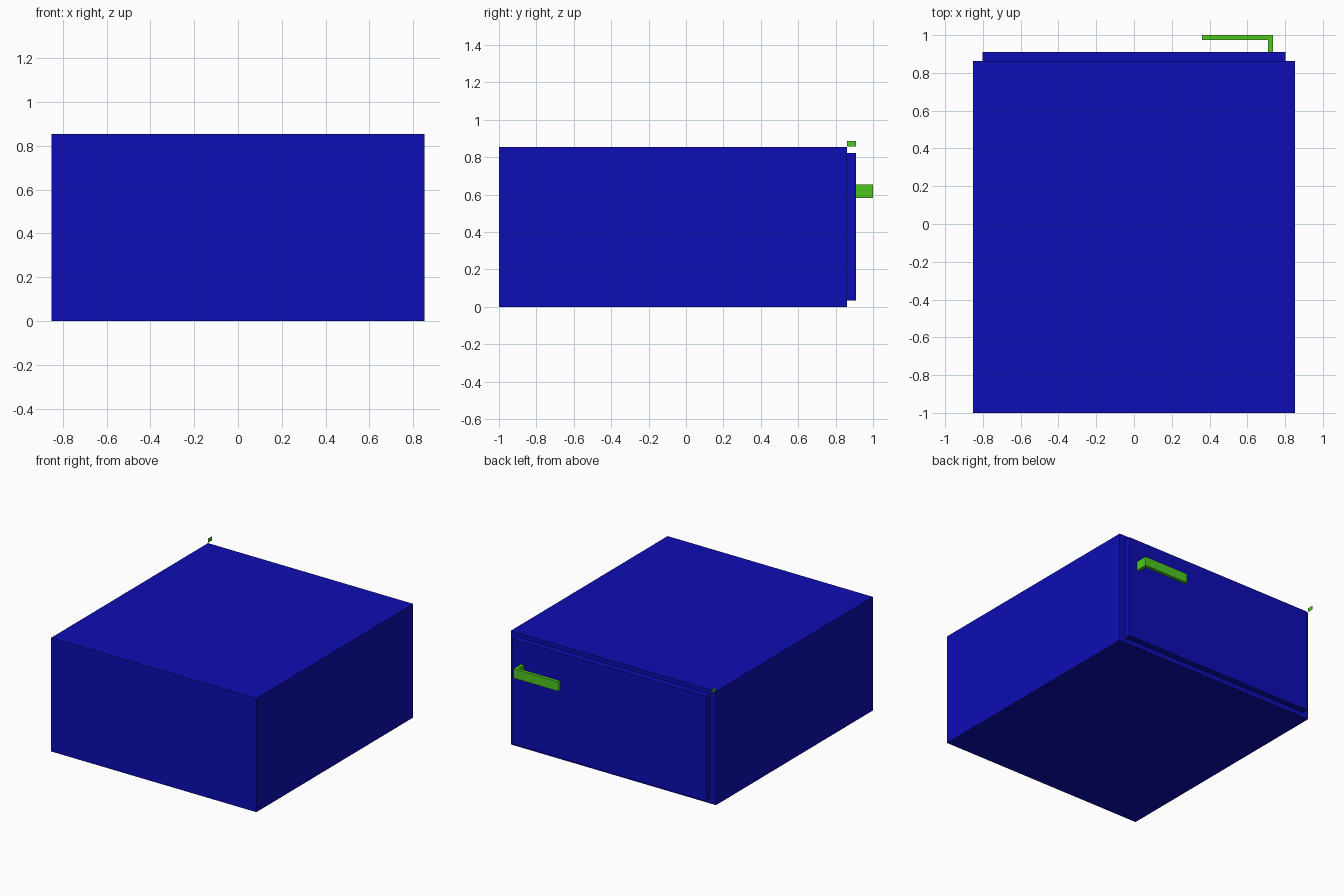
import bpy
import bmesh

if "Cube" in bpy.data.objects:
    bpy.data.objects.remove(bpy.data.objects["Cube"], do_unlink=True)


def make_material(name, colour):
    mat = bpy.data.materials.new(name)
    mat.use_nodes = True
    mat.diffuse_color = colour
    mat.node_tree.nodes["Principled BSDF"].inputs["Base Color"].default_value = colour
    return mat


def add_mesh(name, bm, mat):
    mesh = bpy.data.meshes.new(name)
    bm.to_mesh(mesh)
    bm.free()
    mesh.materials.append(mat)
    obj = bpy.data.objects.new(name, mesh)
    bpy.context.collection.objects.link(obj)
    return obj


def add_box(name, low, high, mat):
    """Axis-aligned box between two opposite corners."""
    bm = bmesh.new()
    bmesh.ops.create_cube(bm, size=1)
    for v in bm.verts:
        v.co = [h if c > 0 else l for c, l, h in zip(v.co, low, high)]
    return add_mesh(name, bm, mat)


blue = make_material("deep blue", (0.004, 0.004, 0.46, 1))
green = make_material("bright green", (0.075, 0.56, 0.014, 1))

# Cabinet and the door set in from its back edges
add_box("cabinet_body", (-0.853, -1, 0), (0.853, 0.862, 0.854), blue)
add_box("door_panel", (-0.803, 0.862, 0.035), (0.803, 0.91, 0.822), blue)

# L-shaped handle: one profile extruded upwards
bm = bmesh.new()
profile = [(0.71, 0.91), (0.735, 0.91), (0.735, 1), (0.36, 1), (0.36, 0.975), (0.71, 0.975)]
face = bm.faces.new([bm.verts.new((x, y, 0.583)) for x, y in profile])
top = bmesh.ops.extrude_face_region(bm, geom=[face])["geom"]
bmesh.ops.translate(bm, vec=(0, 0, 0.07),
                    verts=[g for g in top if isinstance(g, bmesh.types.BMVert)])
bmesh.ops.recalc_face_normals(bm, faces=bm.faces)
add_mesh("door_handle", bm, green)

# Thin tab above the far back corner
bm = bmesh.new()
tab = [(0.862, 0.857), (0.91, 0.857), (0.91, 0.888), (0.862, 0.888)]
bm.faces.new([bm.verts.new((-0.852, y, z)) for y, z in tab])
add_mesh("corner_tab", bm, green)
